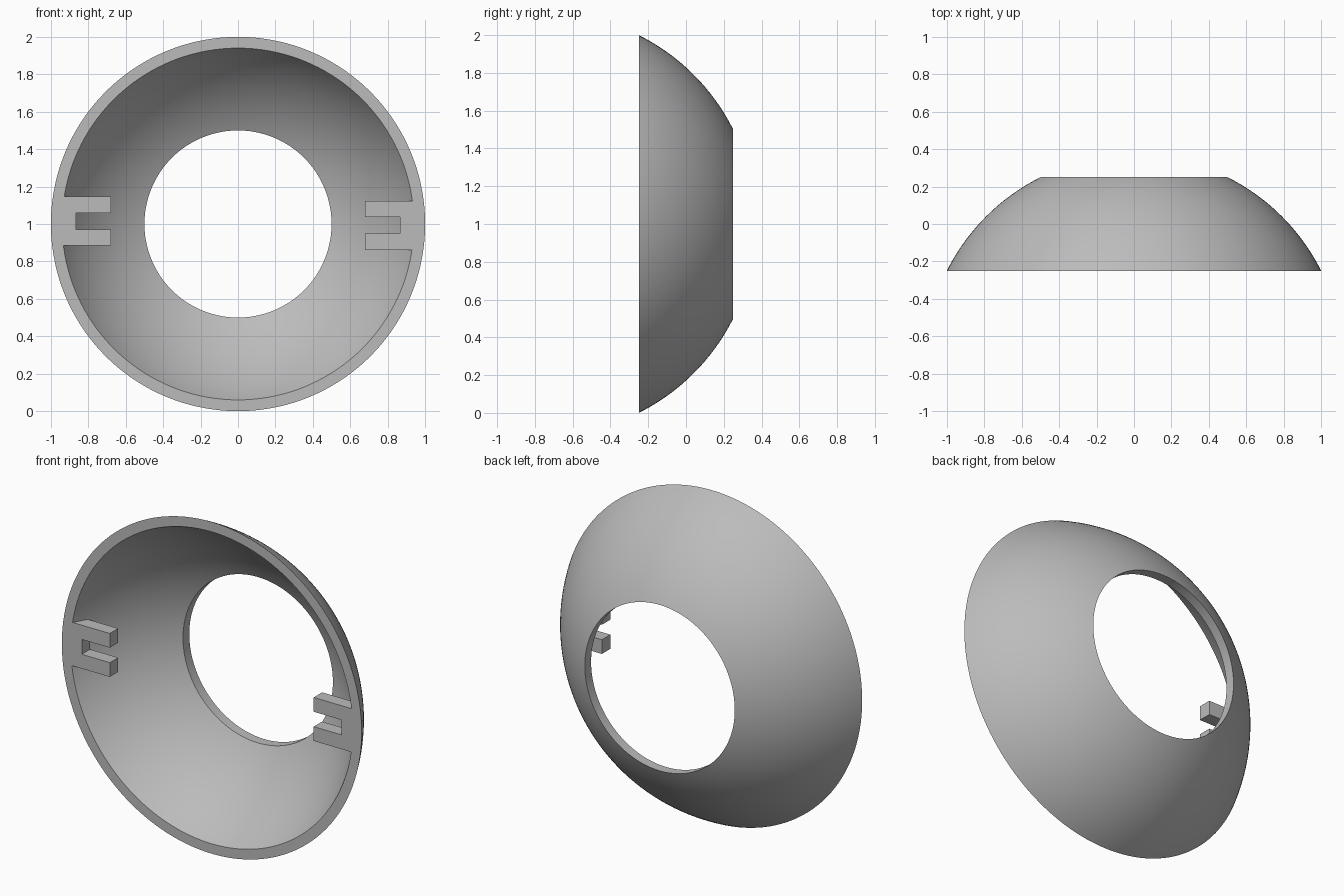
import bpy, bmesh, math
from mathutils import Vector

cube = bpy.data.objects.get("Cube")
if cube:
    bpy.data.objects.remove(cube, do_unlink=True)

grey = bpy.data.materials.new("light grey")
grey.use_nodes = True
colour = (0.5, 0.5, 0.5, 1)
grey.diffuse_color = colour
grey.node_tree.nodes["Principled BSDF"].inputs["Base Color"].default_value = colour

FRONT, BACK, CENTRE_Y = -0.25, 0.25, -0.75
HOLE, RIM_OUT, RIM_IN = 0.5, 1.0, 0.94
MID = Vector((0, 0, 1))


def make_object(name, bm):
    bmesh.ops.recalc_face_normals(bm, faces=bm.faces)
    mesh = bpy.data.meshes.new(name)
    bm.to_mesh(mesh)
    bm.free()
    mesh.materials.append(grey)
    obj = bpy.data.objects.new(name, mesh)
    bpy.context.collection.objects.link(obj)
    return obj


def arc(rim, steps=24):
    """Spherical profile from the front rim to the hole, as (radius, y)."""
    drop = FRONT - CENTRE_Y
    radius = math.hypot(rim, drop)
    start, end = math.atan2(drop, rim), math.acos(HOLE / radius)
    angles = [start + (end - start) * i / steps for i in range(steps + 1)]
    return [(radius * math.cos(a), CENTRE_Y + radius * math.sin(a)) for a in angles]


# Domed ring: closed profile turned about the y axis
bm = bmesh.new()
profile = arc(RIM_OUT) + arc(RIM_IN)[::-1]
verts = [bm.verts.new((r, y, 1)) for r, y in profile]
edges = [bm.edges.new((v, verts[i - 1])) for i, v in enumerate(verts)]
bmesh.ops.spin(bm, geom=verts + edges, cent=MID, axis=(0, 1, 0),
               angle=math.tau, steps=144, use_merge=False)
bmesh.ops.remove_doubles(bm, verts=bm.verts, dist=0.0001)
ring = make_object("domed_ring", bm)


# Forked clips: U-shaped outline extruded backwards from the front rim
def clip(name, side, z):
    root, tip, slot, half, gap, depth = 0.94, 0.68, 0.867, 0.131, 0.045, 0.08
    outline = [(root, -half), (tip, -half), (tip, -gap), (slot, -gap),
               (slot, gap), (tip, gap), (tip, half), (root, half)]
    bm = bmesh.new()
    face = bm.faces.new([bm.verts.new((side * x, FRONT, z + h)) for x, h in outline])
    out = bmesh.ops.extrude_face_region(bm, geom=[face])["geom"]
    moved = [v for v in out if isinstance(v, bmesh.types.BMVert)]
    bmesh.ops.translate(bm, verts=moved, vec=(0, depth, 0))
    return make_object(name, bm)


clips = [clip("right_clip", -1, 1.015), clip("left_clip", 1, 0.993)]

# Join the clips into the ring
bpy.context.view_layer.objects.active = ring
ring.select_set(True)
for part in clips:
    mod = ring.modifiers.new("join " + part.name, "BOOLEAN")
    mod.operation, mod.solver, mod.object = "UNION", "EXACT", part
    bpy.ops.object.modifier_apply(modifier=mod.name)
    bpy.data.objects.remove(part, do_unlink=True)

bpy.ops.object.select_all(action="DESELECT")
ring.select_set(True)
bpy.ops.object.shade_smooth_by_angle(angle=math.radians(25))
